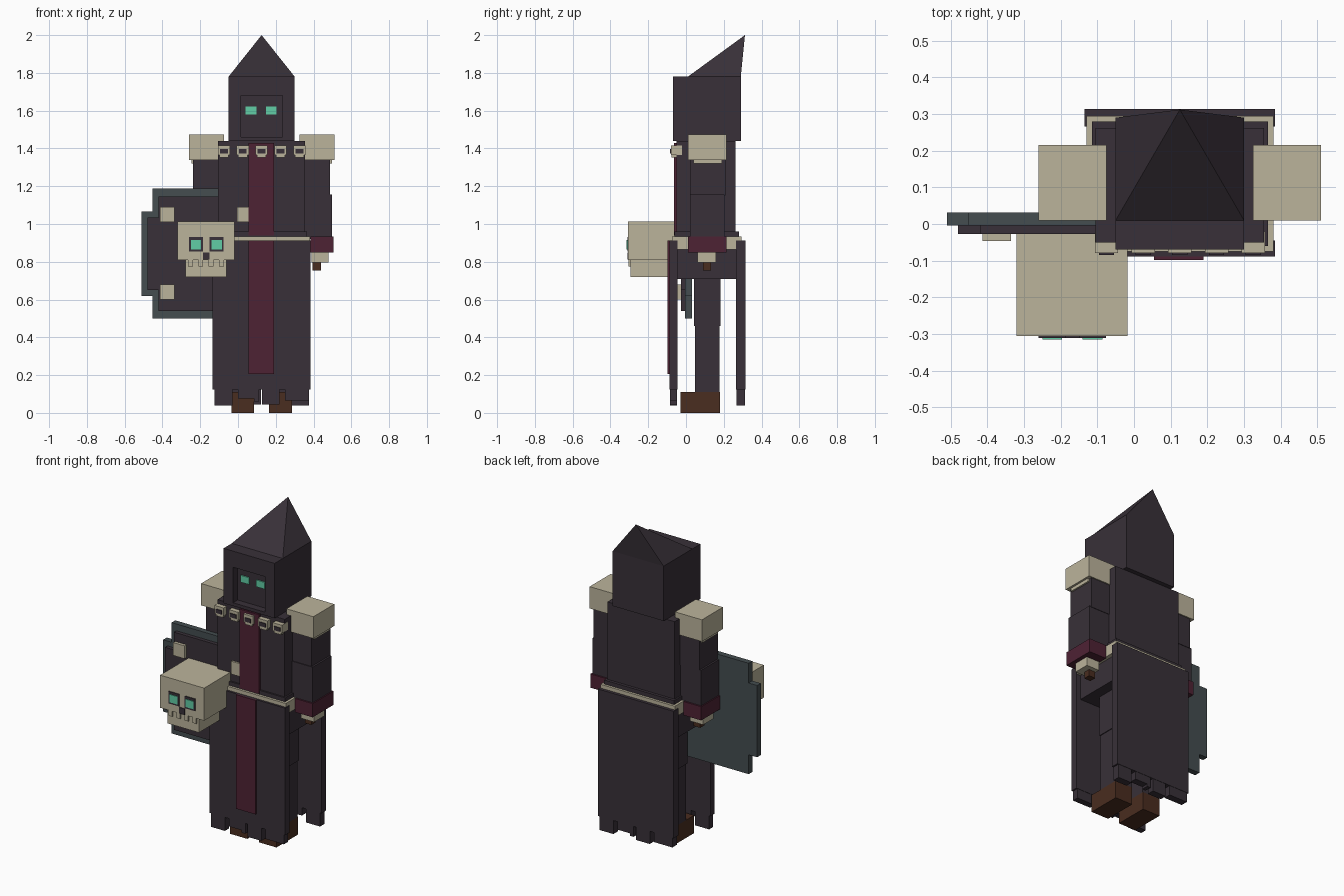
import bpy, bmesh

CX = 0.125  # centre line of the figure


def material(name, rgb):
    m = bpy.data.materials.new(name)
    m.diffuse_color = (*rgb, 1)
    return m


CLOTH = material("dark cloth", (0.040, 0.030, 0.040))
BONE = material("bone", (0.50, 0.455, 0.33))
WINE = material("wine red", (0.076, 0.016, 0.034))
SLATE = material("slate metal", (0.058, 0.074, 0.080))
LEATHER = material("brown leather", (0.068, 0.026, 0.014))
GLOW = material("green glow", (0.12, 0.61, 0.38))


def boxes(name, mat, *specs):
    """One object made of boxes given as (x0, x1, y0, y1, z0, z1)."""
    bm = bmesh.new()
    for x0, x1, y0, y1, z0, z1 in specs:
        for v in bmesh.ops.create_cube(bm, size=1)["verts"]:
            v.co = (x1 if v.co.x > 0 else x0,
                    y1 if v.co.y > 0 else y0,
                    z1 if v.co.z > 0 else z0)
    mesh = bpy.data.meshes.new(name)
    bm.to_mesh(mesh)
    bm.free()
    mesh.materials.append(mat)
    obj = bpy.data.objects.new(name, mesh)
    bpy.context.collection.objects.link(obj)
    return obj


def pair(name, mat, x0, x1, *rest):
    """A box on the +x side and its mirror image about the centre line."""
    boxes("right_" + name, mat, (x0, x1, *rest))
    boxes("left_" + name, mat, (2 * CX - x1, 2 * CX - x0, *rest))


# Hood with a recessed face
boxes("hood", CLOTH,
      (-0.05, 0.30, -0.025, 0.29, 1.44, 1.78),
      (-0.05, 0.015, -0.07, -0.025, 1.44, 1.78),
      (0.235, 0.30, -0.07, -0.025, 1.44, 1.78),
      (0.015, 0.235, -0.07, -0.025, 1.68, 1.78),
      (0.015, 0.235, -0.07, -0.025, 1.44, 1.46))
for side, x in (("left", 0.04), ("right", 0.147)):
    boxes(side + "_eye", GLOW, (x, x + 0.058, -0.032, -0.024, 1.58, 1.622))

# Swept-back hood peak
peak = boxes("hood_peak", CLOTH, (-0.05, 0.30, 0.01, 0.29, 1.78, 2.0))
bm = bmesh.new()
bm.from_mesh(peak.data)
top = [v for v in bm.verts if v.co.z > 1.9]
bmesh.ops.pointmerge(bm, verts=top, merge_co=(CX, 0.312, 2.0))
bm.to_mesh(peak.data)
bm.free()

# Torso, hips and belt
boxes("torso", CLOTH, (-0.105, 0.355, -0.05, 0.262, 0.90, 1.44))
boxes("hips", CLOTH, (-0.105, 0.355, -0.046, 0.266, 0.71, 0.90))
boxes("waist_band", CLOTH, (-0.115, 0.365, -0.06, 0.28, 0.93, 0.96))
boxes("belt", BONE, (-0.13, 0.38, -0.075, 0.295, 0.865, 0.935))
boxes("chest_stripe", WINE, (0.055, 0.19, -0.064, -0.05, 0.94, 1.43))

# Skirt panels with a tattered hem: (start, end, bottom height)
HEM = [(-0.125, -0.03, 0.04), (0.0, 0.085, 0.075), (0.085, 0.11, 0.06),
       (0.127, 0.22, 0.045), (0.25, 0.375, 0.065)]
for name, y0, y1, flip in (("front_skirt", -0.088, -0.045, False),
                           ("back_skirt", 0.266, 0.314, True)):
    parts = [(-0.135, 0.385, y0, y1, 0.125, 0.912)]
    for a, b, z in HEM:
        if flip:
            a, b = 2 * CX - b, 2 * CX - a
        parts.append((a, b, y0 + 0.002, y1 - 0.002, z, 0.13))
    boxes(name, CLOTH, *parts)
boxes("skirt_stripe", WINE, (0.055, 0.19, -0.098, -0.088, 0.205, 0.912))

# Legs and boots
pair("thigh", CLOTH, 0.16, 0.29, 0.042, 0.182, 0.46, 0.72)
pair("shin", CLOTH, 0.165, 0.285, 0.048, 0.177, 0.11, 0.46)
pair("boot", LEATHER, 0.165, 0.285, -0.03, 0.18, 0.0, 0.11)

# Arms, cuffs, hands and shoulder pads
pair("upper_arm", CLOTH, 0.35, 0.487, 0.025, 0.208, 1.15, 1.36)
pair("sleeve", CLOTH, 0.35, 0.498, 0.02, 0.205, 0.92, 1.155)
pair("cuff", WINE, 0.385, 0.505, 0.01, 0.215, 0.85, 0.935)
pair("hand", BONE, 0.39, 0.48, 0.06, 0.16, 0.795, 0.85)
pair("grip", LEATHER, 0.395, 0.44, 0.09, 0.132, 0.755, 0.797)
pair("shoulder_pad", BONE, 0.325, 0.51, 0.01, 0.215, 1.34, 1.475)
pair("shoulder_lip", BONE, 0.35, 0.497, 0.04, 0.19, 1.32, 1.34)

# Necklace of five small skulls
for i in range(5):
    x = -0.075 + 0.1 * i
    boxes(f"necklace_skull_{i}", BONE,
          (x - 0.032, x + 0.032, -0.079, -0.02, 1.365, 1.415),
          (x - 0.024, x + 0.024, -0.076, -0.03, 1.352, 1.366))
    boxes(f"necklace_socket_{i}", CLOTH,
          (x - 0.021, x + 0.021, -0.084, -0.079, 1.373, 1.397))

# Stepped shield
boxes("shield_frame", SLATE,
      (-0.452, 0.10, -0.004, 0.032, 0.50, 1.187),
      (-0.51, 0.155, -0.004, 0.032, 0.62, 1.065))
boxes("shield_face", CLOTH,
      (-0.42, 0.07, -0.027, -0.004, 0.54, 1.145),
      (-0.48, 0.12, -0.027, -0.004, 0.65, 1.035))
for i, (x0, x1, y, z) in enumerate([(-0.413, -0.335, -0.046, 1.01), (-0.413, -0.335, -0.046, 0.60),
                                    (-0.005, 0.057, -0.062, 1.01)]):
    boxes(f"shield_stud_{i}", BONE, (x0, x1, y, -0.02, z, z + 0.08))

# Large skull on the shield
boxes("skull", BONE, (-0.32, -0.018, -0.306, -0.02, 0.81, 1.012))
boxes("skull_jaw", BONE, (-0.277, -0.062, -0.294, -0.095, 0.72, 0.81))
for i in range(4):
    x = -0.265 + 0.055 * i
    boxes(f"skull_tooth_{i}", BONE, (x, x + 0.026, -0.304, -0.28, 0.775, 0.81))
for side, x in (("left", -0.26), ("right", -0.15)):
    boxes(f"skull_{side}_socket", CLOTH, (x, x + 0.074, -0.311, -0.306, 0.855, 0.93))
    boxes(f"skull_{side}_eye", GLOW, (x + 0.01, x + 0.064, -0.315, -0.311, 0.866, 0.915))
boxes("skull_nose", CLOTH, (-0.186, -0.15, -0.311, -0.306, 0.812, 0.85))
